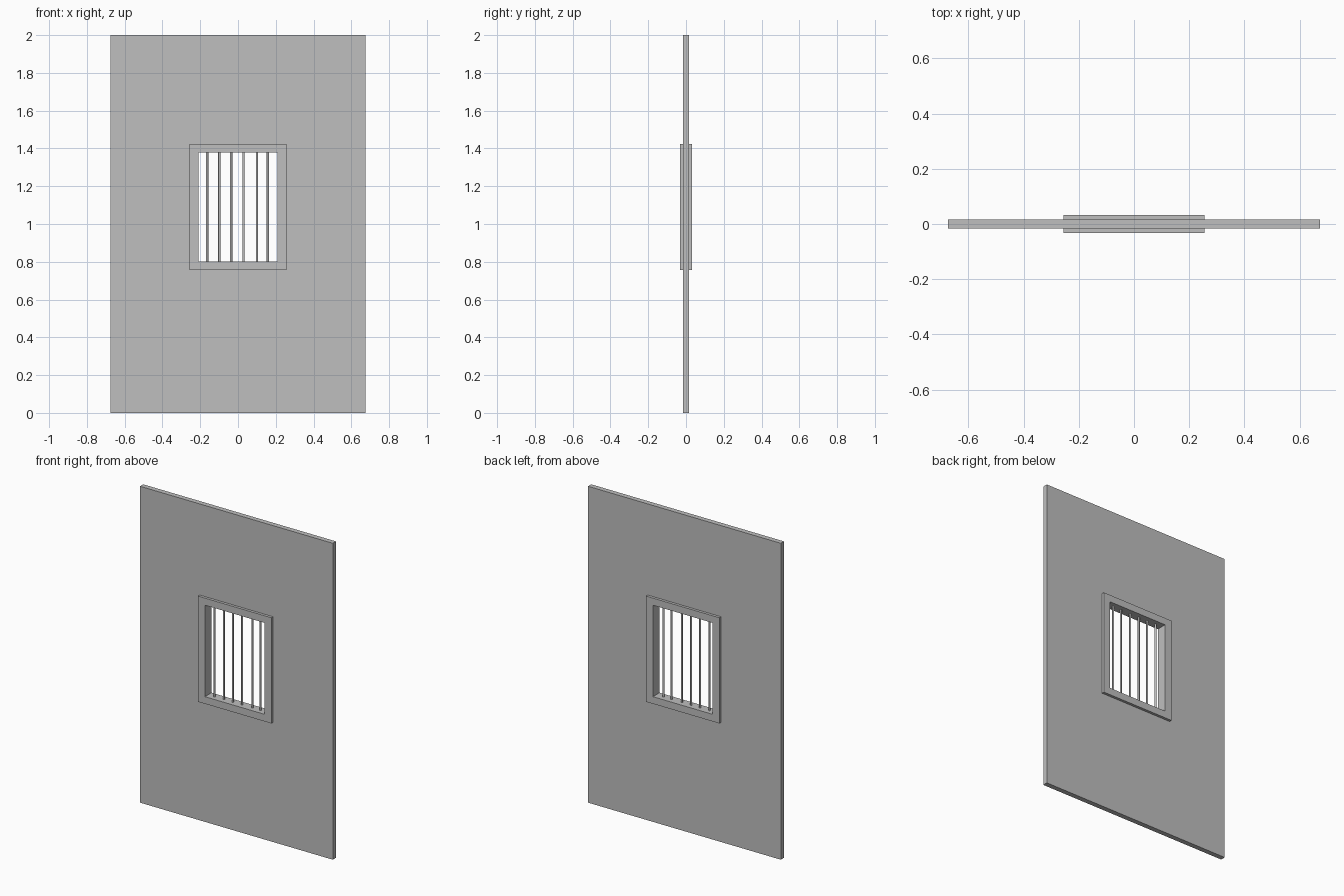
import bpy, bmesh, math
from mathutils import Matrix

if "Cube" in bpy.data.objects:
    bpy.data.objects.remove(bpy.data.objects["Cube"])

grey = bpy.data.materials.new("plain grey")
grey.diffuse_color = (0.52, 0.52, 0.52, 1)
grey.use_nodes = True
grey.node_tree.nodes["Principled BSDF"].inputs["Base Color"].default_value = grey.diffuse_color


def finish(name, bm):
    bmesh.ops.recalc_face_normals(bm, faces=bm.faces)
    mesh = bpy.data.meshes.new(name)
    bm.to_mesh(mesh)
    bm.free()
    mesh.materials.append(grey)
    obj = bpy.data.objects.new(name, mesh)
    bpy.context.collection.objects.link(obj)
    return obj


def holed_slab(name, outer, inner, half_depth):
    """Upright rectangular slab with a rectangular hole; rects are (half width, z0, z1)."""
    bm = bmesh.new()

    def ring(rect, y):
        w, z0, z1 = rect
        return [bm.verts.new((x, y, z)) for x, z in ((-w, z0), (w, z0), (w, z1), (-w, z1))]

    rings = [ring(outer, -half_depth), ring(inner, -half_depth),
             ring(inner, half_depth), ring(outer, half_depth)]
    for a, b in zip(rings, rings[1:] + rings[:1]):
        for i in range(4):
            j = (i + 1) % 4
            bm.faces.new((a[i], a[j], b[j], b[i]))
    return finish(name, bm)


# Door panel, its opening edge tucked inside the window frame
holed_slab("door_panel", (0.674, 0.0, 2.0), (0.232, 0.778, 1.402), 0.016)

# Window frame standing proud on both faces
holed_slab("window_frame", (0.256, 0.756, 1.424), (0.208, 0.801, 1.379), 0.033)

# Thin upright bars, slightly unevenly spaced
for n, x in enumerate((-0.163, -0.099, -0.036, 0.029, 0.1, 0.158), 1):
    bm = bmesh.new()
    bmesh.ops.create_cone(bm, cap_ends=True, segments=12, radius1=0.006, radius2=0.006,
                          depth=0.60, matrix=Matrix.Translation((x, 0, 1.09)))
    bar = finish(f"window_bar_{n}", bm)
    for p in bar.data.polygons:
        p.use_smooth = len(p.vertices) == 4
